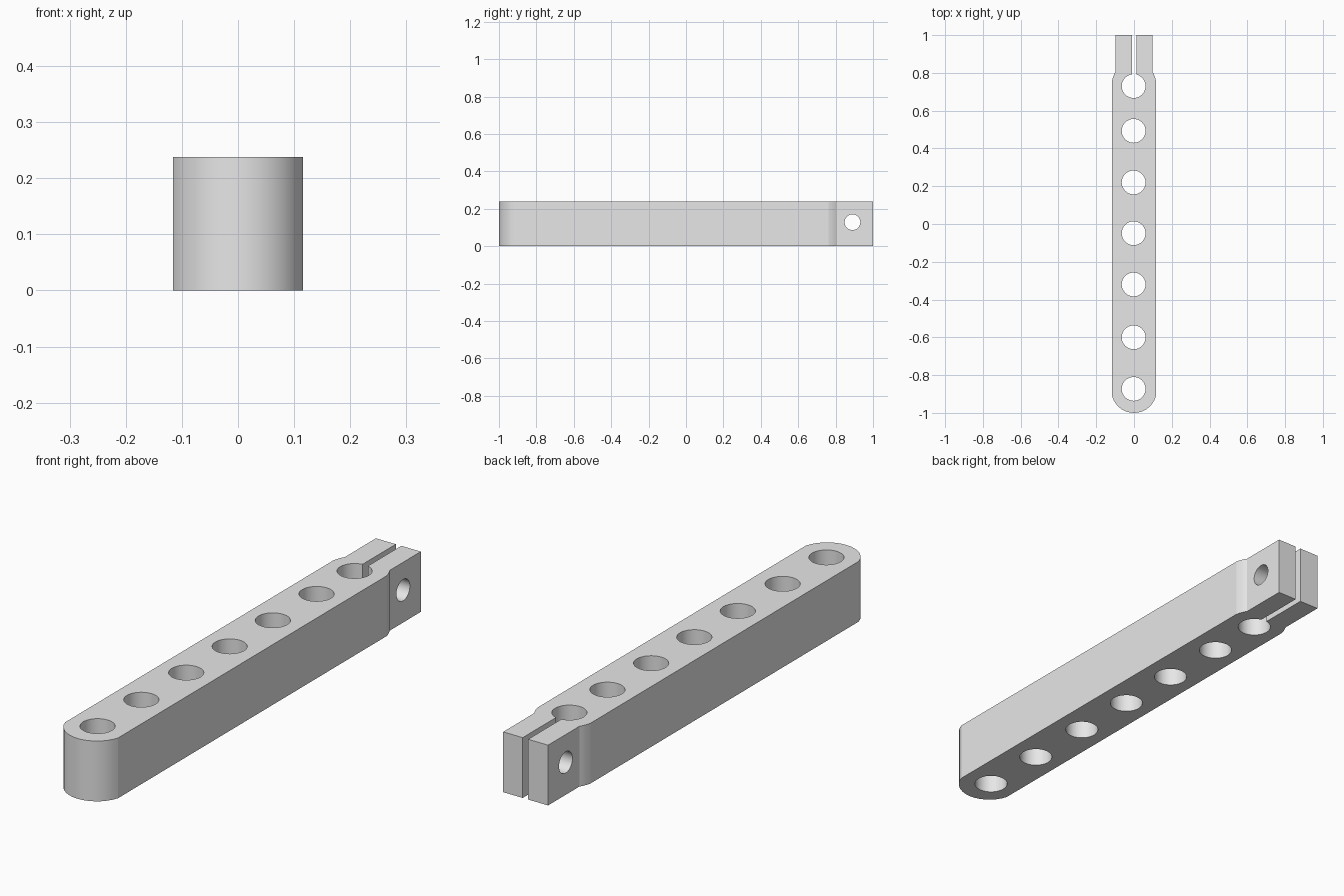
import bpy
import bmesh
import math
from mathutils import Matrix

cube = bpy.data.objects.get("Cube")
if cube:
    bpy.data.objects.remove(cube, do_unlink=True)

HEIGHT = 0.238
HALF = 0.1155

grey = bpy.data.materials.new("plain_grey")
grey.use_nodes = True
colour = (0.8, 0.8, 0.8, 1)
grey.diffuse_color = colour
grey.node_tree.nodes["Principled BSDF"].inputs["Base Color"].default_value = colour


def add_object(name, bm):
    bmesh.ops.recalc_face_normals(bm, faces=bm.faces)
    mesh = bpy.data.meshes.new(name)
    bm.to_mesh(mesh)
    bm.free()
    mesh.materials.append(grey)
    obj = bpy.data.objects.new(name, mesh)
    bpy.context.collection.objects.link(obj)
    return obj


def cylinder(name, radius, depth, matrix):
    bm = bmesh.new()
    bmesh.ops.create_cone(bm, cap_ends=True, segments=40, radius1=radius,
                          radius2=radius, depth=depth, matrix=matrix)
    return add_object(name, bm)


# Bar outline: rounded front end, shoulders narrowing to the clamp end
arc_radius = 0.12
sweep = math.asin(HALF / arc_radius)
steps = 14
outline = []
for i in range(steps + 1):
    a = -sweep + 2 * sweep * i / steps
    outline.append((arc_radius * math.sin(a), -0.88 - arc_radius * math.cos(a)))
shoulder = [(HALF, 0.762), (0.111, 0.778), (0.104, 0.795), (0.098, 0.805), (0.098, 1.0)]
outline += shoulder + [(-x, y) for x, y in reversed(shoulder)]

bm = bmesh.new()
base = bm.faces.new([bm.verts.new((x, y, 0)) for x, y in outline])
side = bmesh.ops.extrude_face_region(bm, geom=[base])["geom"]
bmesh.ops.translate(bm, vec=(0, 0, HEIGHT),
                    verts=[v for v in side if isinstance(v, bmesh.types.BMVert)])
bar = add_object("clamp_bar", bm)

# Row of vertical holes
cutters = [cylinder("hole_cutter", 0.063, 1, Matrix.Translation((-0.002, y, HEIGHT / 2)))
           for y in (-0.873, -0.6, -0.32, -0.049, 0.22, 0.493, 0.73)]

# Cross bolt hole
cutters.append(cylinder("bolt_hole_cutter", 0.042, 1,
                        Matrix.Translation((0, 0.89, 0.128))
                        @ Matrix.Rotation(math.pi / 2, 4, "Y")))

# Clamp slot running from the last hole through the back end
bm = bmesh.new()
bmesh.ops.create_cube(bm, size=1, matrix=Matrix.Translation((0.001, 0.915, HEIGHT / 2))
                      @ Matrix.Diagonal((0.024, 0.37, 1, 1)))
cutters.append(add_object("slot_cutter", bm))

for cutter in cutters:
    cutter.hide_render = True
    mod = bar.modifiers.new(cutter.name, "BOOLEAN")
    mod.operation = "DIFFERENCE"
    mod.solver = "EXACT"
    mod.object = cutter

# Bake the cuts and remove the cutters
bpy.context.view_layer.update()
graph = bpy.context.evaluated_depsgraph_get()
baked = bpy.data.meshes.new_from_object(bar.evaluated_get(graph))
bar.modifiers.clear()
bar.data = baked
for cutter in cutters:
    bpy.data.objects.remove(cutter, do_unlink=True)

# Smooth curved walls while keeping crisp edges
for obj in bpy.context.selected_objects:
    obj.select_set(False)
bar.select_set(True)
bpy.context.view_layer.objects.active = bar
bpy.ops.object.shade_smooth_by_angle(angle=math.radians(14))
